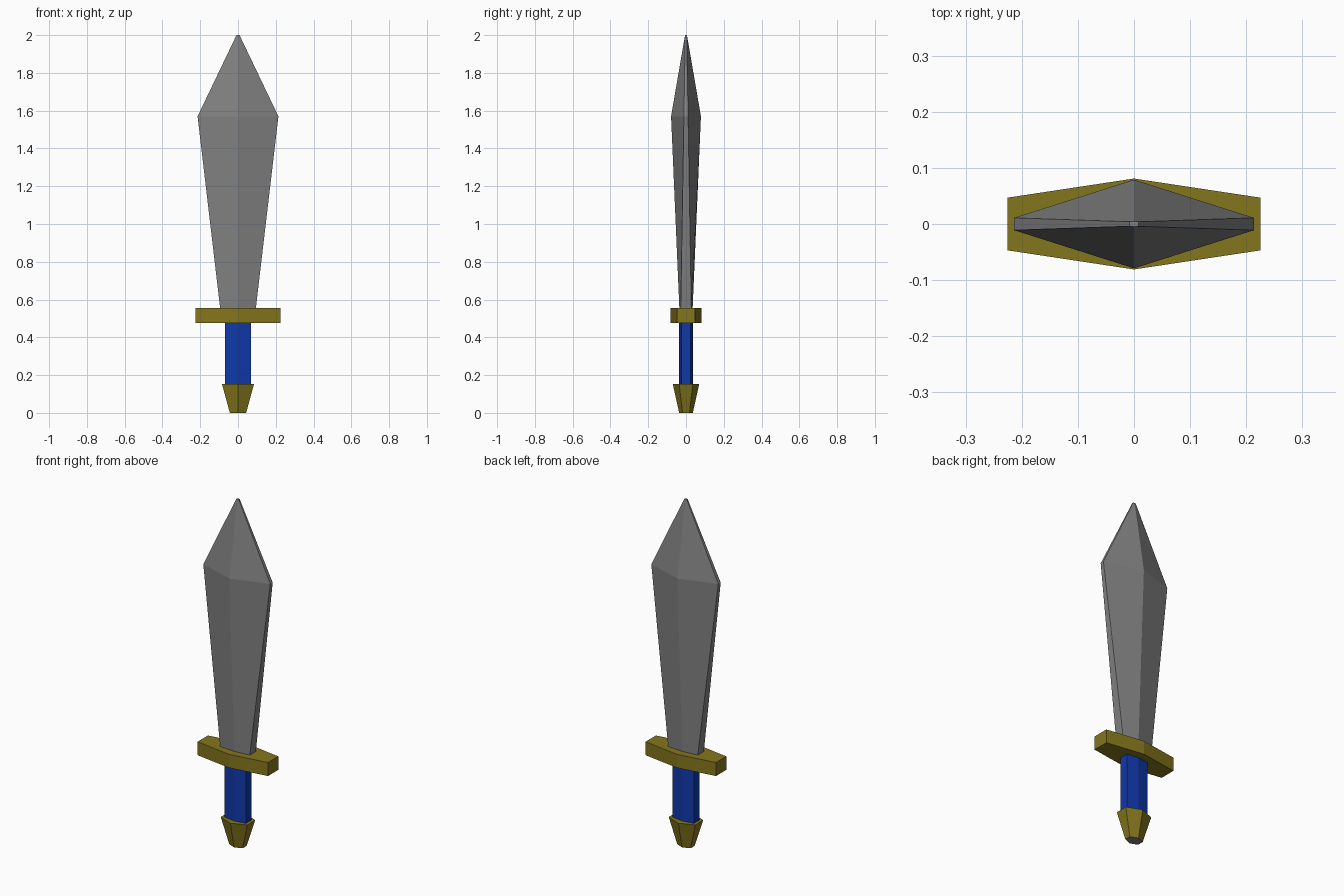
import bpy, bmesh

if "Cube" in bpy.data.objects:
    bpy.data.objects.remove(bpy.data.objects["Cube"])


def material(name, rgb):
    m = bpy.data.materials.new(name)
    m.diffuse_color = (*rgb, 1)
    m.use_nodes = True
    m.node_tree.nodes["Principled BSDF"].inputs["Base Color"].default_value = m.diffuse_color
    return m


def hexagon(bm, z, w, e, d):
    """Ring with side edges at x=+-w (half thickness e) and a ridge at y=+-d."""
    pts = [(w, -e), (w, e), (0, d), (-w, e), (-w, -e), (0, -d)]
    return [bm.verts.new((x, y, z)) for x, y in pts]


def loft(name, sections, *mats):
    """Flat-faced solid through hexagonal sections (z, w, e, d)."""
    bm = bmesh.new()
    rings = [hexagon(bm, *s) for s in sections]
    for a, b in zip(rings, rings[1:]):
        for i in range(6):
            j = (i + 1) % 6
            bm.faces.new((a[i], a[j], b[j], b[i]))
    bottom = bm.faces.new(rings[0][::-1])
    bm.faces.new(rings[-1])
    bottom.material_index = len(mats) - 1
    bmesh.ops.recalc_face_normals(bm, faces=bm.faces)
    mesh = bpy.data.meshes.new(name)
    bm.to_mesh(mesh)
    bm.free()
    for m in mats:
        mesh.materials.append(m)
    obj = bpy.data.objects.new(name, mesh)
    bpy.context.collection.objects.link(obj)
    return obj


steel = material("steel", (0.22, 0.22, 0.22))
gold = material("gold", (0.23, 0.18, 0.012))
blue = material("blue", (0.005, 0.04, 0.40))

# Pommel, with a steel end cap underneath
loft("pommel", [(0.0, 0.043, 0.018, 0.036), (0.153, 0.085, 0.036, 0.07)], gold, steel)
# Grip
loft("grip", [(0.15, 0.068, 0.025, 0.036), (0.48, 0.068, 0.025, 0.036)], blue)
# Crossguard
loft("guard", [(0.477, 0.225, 0.047, 0.081), (0.555, 0.225, 0.047, 0.081)], gold)
# Blade, flaring towards the shoulder then tapering to the tip
loft("blade", [(0.55, 0.094, 0.028, 0.035),
               (1.57, 0.214, 0.011, 0.079),
               (2.0, 0.008, 0.004, 0.005)], steel)
